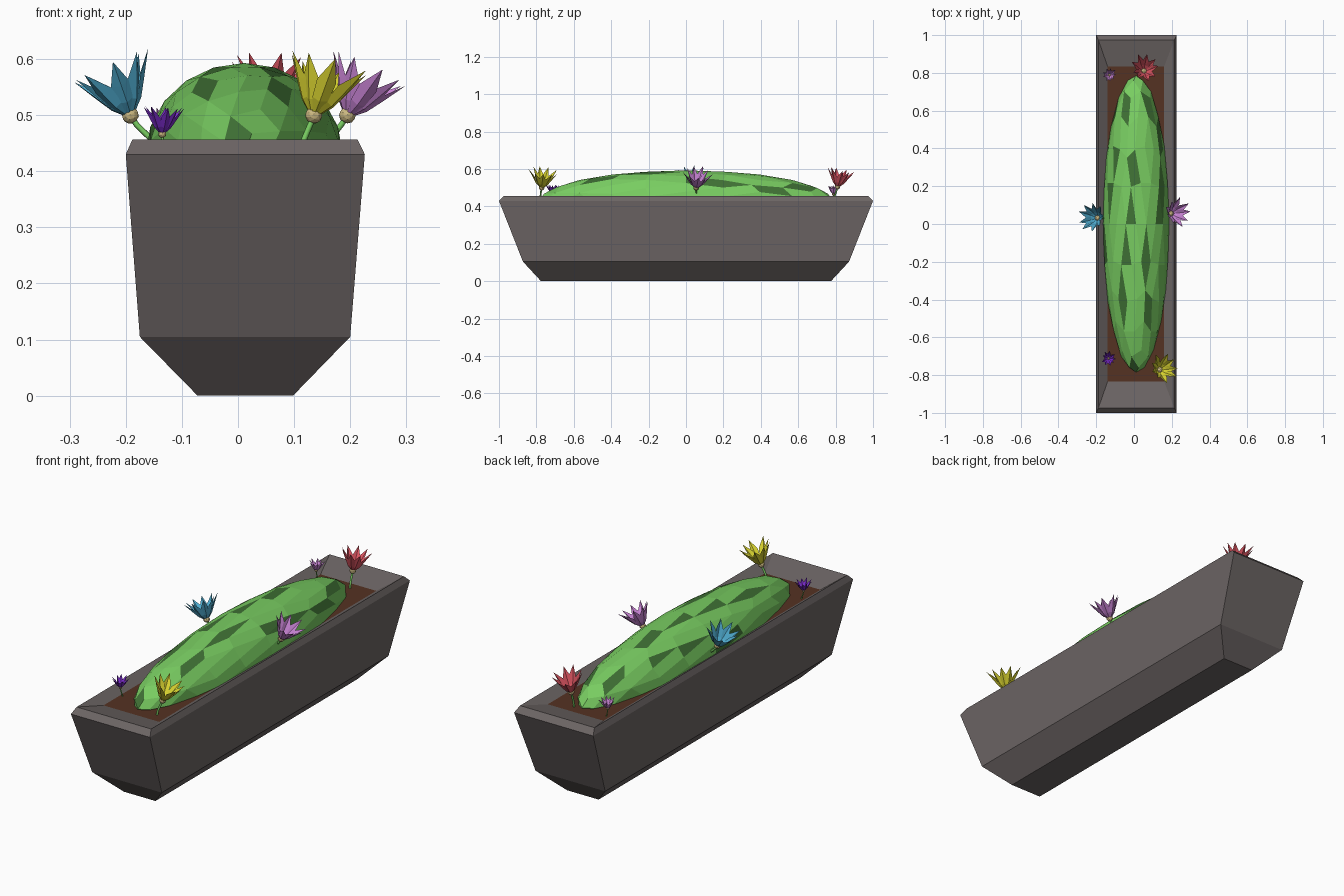
import bpy, bmesh, math, random
from mathutils import Vector, Matrix

if "Cube" in bpy.data.objects:
    bpy.data.objects.remove(bpy.data.objects["Cube"])

random.seed(4)

def mat(name, rgb):
    m = bpy.data.materials.new(name)
    m.diffuse_color = (*rgb, 1)
    m.use_nodes = True
    m.node_tree.nodes["Principled BSDF"].inputs["Base Color"].default_value = m.diffuse_color
    return m

GRAY = mat("warm gray", (0.15, 0.13, 0.128))
SOIL = mat("brown soil", (0.09, 0.032, 0.016))
GREEN = mat("cactus green", (0.19, 0.61, 0.12))
DARK = mat("dark green", (0.05, 0.165, 0.035))
TAN = mat("tan", (0.60, 0.48, 0.22))
RED = mat("coral red", (0.72, 0.09, 0.12))
BLUE = mat("sky blue", (0.08, 0.42, 0.64))
YELLOW = mat("yellow", (0.70, 0.66, 0.03))
LILAC = mat("lilac", (0.58, 0.23, 0.66))
PURPLE = mat("purple", (0.20, 0.025, 0.60))

def finish(name, bm, mats):
    me = bpy.data.meshes.new(name)
    bm.to_mesh(me)
    bm.free()
    for m in mats:
        me.materials.append(m)
    ob = bpy.data.objects.new(name, me)
    bpy.context.collection.objects.link(ob)
    return ob

# Planter: rectangles (x0, x1, half length, z) lofted up the outside and over the rim
RINGS = [(-0.072, 0.098, 0.775, 0), (-0.175, 0.2, 0.872, 0.105), (-0.2, 0.226, 1.0, 0.43),
         (-0.188, 0.213, 0.973, 0.457), (-0.14, 0.16, 0.835, 0.425)]
bm = bmesh.new()
rings = [[bm.verts.new(p) for p in ((a, -l, z), (b, -l, z), (b, l, z), (a, l, z))]
         for a, b, l, z in RINGS]
for r, s in zip(rings, rings[1:]):
    for i in range(4):
        j = (i + 1) % 4
        bm.faces.new((r[i], r[j], s[j], s[i]))
bm.faces.new(rings[0][::-1])
finish("planter", bm, [GRAY])

# Soil closes the opening
bm = bmesh.new()
a, b, l, z = RINGS[-1]
bm.faces.new([bm.verts.new(p) for p in ((a, -l, z), (b, -l, z), (b, l, z), (a, l, z))])
finish("soil", bm, [SOIL])

# Cactus: stretched faceted ball with scattered dark facets
PATCHES = [(-0.02, 0.55), (0.07, 0.62), (0.13, 0.42), (0.01, 0.30), (0.1, 0.22), (-0.1, 0.14),
           (-0.01, 0.03), (0.12, 0.03), (-0.03, -0.22), (0.11, -0.2), (-0.08, -0.36),
           (0.06, -0.45), (-0.12, 0.36), (0.0, -0.75), (-0.13, -0.12)]
bm = bmesh.new()
bmesh.ops.create_icosphere(bm, subdivisions=3, radius=1)
bmesh.ops.rotate(bm, verts=bm.verts, matrix=Matrix.Rotation(math.pi / 2, 3, 'X'))
bmesh.ops.join_triangles(bm, faces=bm.faces, angle_face_threshold=1.0, angle_shape_threshold=1.2)
bmesh.ops.transform(bm, verts=bm.verts, matrix=Matrix.Translation((0.011, 0, 0.428))
                    @ Matrix.Diagonal((0.176, 0.785, 0.165, 1)))
upper = [f for f in bm.faces if f.calc_center_median().z > 0.44]
for x, y in PATCHES:
    near = min(upper, key=lambda f: (f.calc_center_median().xy - Vector((x, y))).length)
    near.material_index = 1
finish("cactus", bm, [GREEN, DARK])

# Petal outline: distance out, height, half width, keel depth
PETAL = [(0.008, 0.0, 0.004, 0.0), (0.026, 0.026, 0.014, 0.005),
         (0.044, 0.056, 0.017, 0.006), (0.078, 0.094, 0.0, 0.0)]

def flower(name, head, root, lean, size, colour, count=9):
    head, root = Vector(head), Vector(root)
    axis = Vector((lean[0], lean[1], 1)).normalized()
    bm = bmesh.new()
    # ring of folded petals
    for k in range(count):
        ang = 2 * math.pi * (k + random.uniform(-.15, .15)) / count
        spread = random.uniform(0.85, 1.08)
        rot = Matrix.Rotation(ang, 3, 'Z')
        rows = []
        for r, h, w, d in PETAL:
            r *= spread
            pts = [(r, -w, h), (r + d, 0, h - d), (r, w, h)] if w else [(r, 0, h)]
            rows.append([bm.verts.new(rot @ Vector(p)) for p in pts])
        for p, q in zip(rows, rows[1:]):
            for i in (0, 1):
                if len(q) == 1:
                    bm.faces.new((p[i], p[i + 1], q[0]))
                else:
                    bm.faces.new((p[i], p[i + 1], q[i + 1], q[i]))
    # tan heart
    n = len(bm.faces)
    bmesh.ops.create_icosphere(bm, subdivisions=2, radius=0.015)
    bm.faces.ensure_lookup_table()
    for f in bm.faces[n:]:
        f.material_index = 1
    turn = Vector((0, 0, 1)).rotation_difference(axis).to_matrix().to_4x4()
    bmesh.ops.transform(bm, verts=bm.verts, matrix=Matrix.Translation(head) @ turn
                        @ Matrix.Scale(size, 4))
    finish(name, bm, [colour, TAN])
    # curved stem
    cu = bpy.data.curves.new(name + "_stem", 'CURVE')
    cu.dimensions = '3D'
    cu.bevel_depth = 0.005 * size
    cu.bevel_resolution = 1
    cu.resolution_u = 5
    sp = cu.splines.new('BEZIER')
    sp.bezier_points.add(1)
    for bp, co, d in zip(sp.bezier_points, (root, head), (Vector((0, 0, 1)), axis)):
        step = d * (head - root).length * 0.35
        bp.co, bp.handle_left, bp.handle_right = co, co - step, co + step
    cu.materials.append(GREEN)
    ob = bpy.data.objects.new(name + "_stem", cu)
    bpy.context.collection.objects.link(ob)

flower("yellow_flower", (0.135, -0.772, 0.50), (0.11, -0.78, 0.42), (0.3, 0.15), 1.03, YELLOW)
flower("lilac_flower", (0.195, 0.055, 0.50), (0.15, 0.06, 0.42), (0.5, 0.1), 1.0, LILAC)
flower("blue_flower", (-0.192, 0.032, 0.50), (-0.135, 0.03, 0.42), (-0.45, 0.05), 1.02, BLUE)
flower("red_flower", (0.052, 0.81, 0.505), (0.05, 0.79, 0.42), (0.08, 0.22), 1.0, RED)
flower("small_purple_flower", (-0.135, -0.712, 0.467), (-0.125, -0.71, 0.42), (0.05, 0), 0.5, PURPLE)
flower("small_lilac_flower", (-0.13, 0.788, 0.465), (-0.125, 0.79, 0.42), (0, 0.05), 0.5, LILAC)
